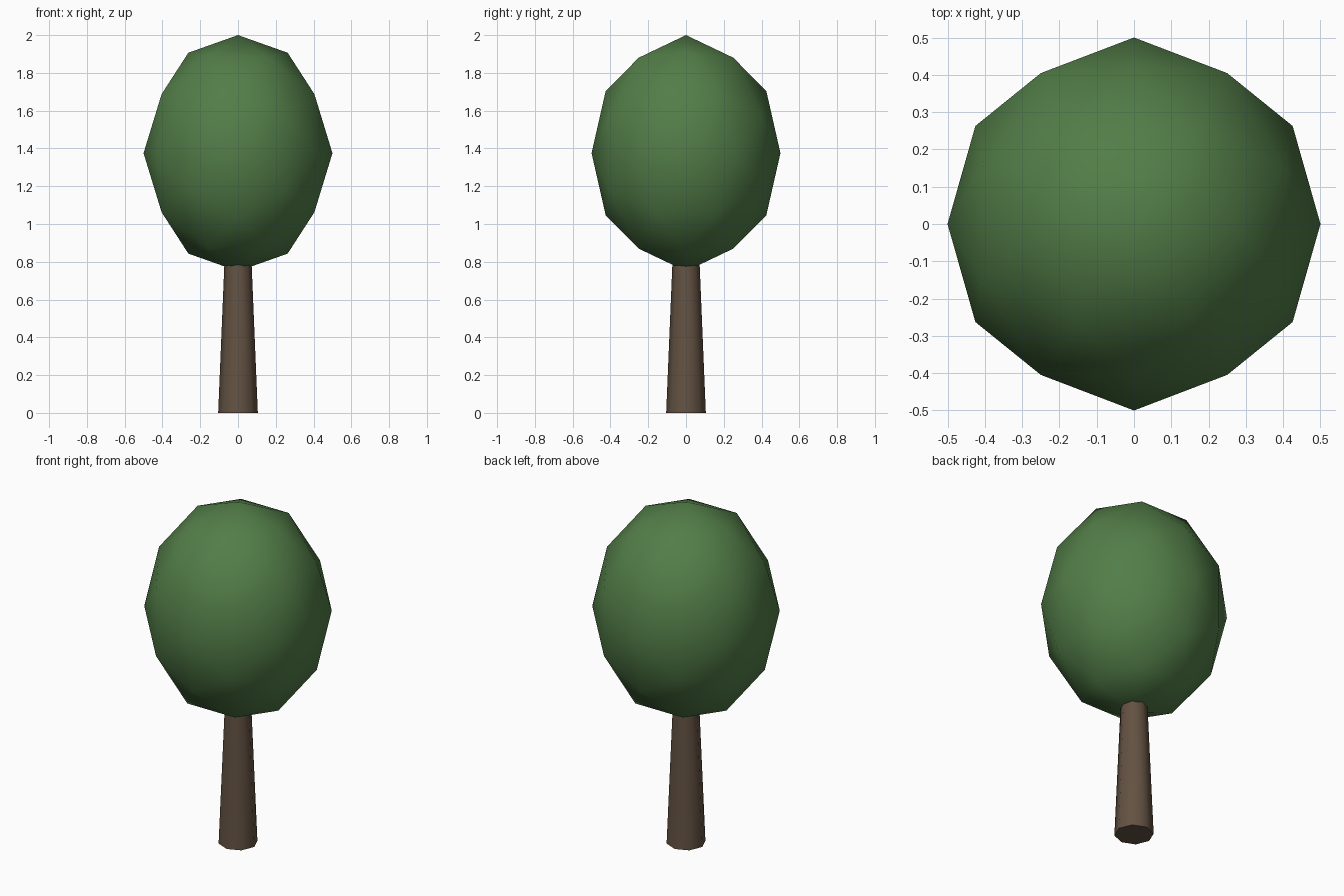
import bpy
import bmesh
import math
from mathutils import Vector

if "Cube" in bpy.data.objects:
    bpy.data.objects.remove(bpy.data.objects["Cube"], do_unlink=True)


def make_material(name, rgb):
    mat = bpy.data.materials.new(name)
    mat.use_nodes = True
    mat.diffuse_color = (*rgb, 1)
    mat.node_tree.nodes["Principled BSDF"].inputs["Base Color"].default_value = (*rgb, 1)
    return mat


def finish(obj, name, mat, angle):
    obj.name = obj.data.name = name
    obj.data.materials.append(mat)
    bpy.ops.object.select_all(action="DESELECT")
    obj.select_set(True)
    bpy.context.view_layer.objects.active = obj
    bpy.ops.object.shade_smooth_by_angle(angle=math.radians(angle))


leaf_green = make_material("leaf green", (0.085, 0.205, 0.064))
bark_brown = make_material("bark brown", (0.125, 0.084, 0.055))

# Trunk: tapered eight-sided column running up into the crown
TRUNK_HEIGHT = 0.84
bpy.ops.mesh.primitive_cone_add(vertices=8, radius1=0.105, radius2=0.07,
                                depth=TRUNK_HEIGHT, location=(0, 0, TRUNK_HEIGHT / 2))
finish(bpy.context.object, "trunk", bark_brown, 60)

# Crown: icosahedron from three golden rectangles, split once and stretched upwards
bm = bmesh.new()
golden = (1 + math.sqrt(5)) / 2
for a in (-1, 1):
    for b in (-golden, golden):
        for corner in ((a, 0, b), (b, a, 0), (0, b, a)):
            bm.verts.new(corner)
bmesh.ops.convex_hull(bm, input=bm.verts)
bmesh.ops.subdivide_edges(bm, edges=bm.edges, cuts=1, use_grid_fill=True)
for v in bm.verts:
    v.co = v.co.normalized() * Vector((0.5, 0.5, 0.625)) + Vector((0, 0, 1.375))
bmesh.ops.recalc_face_normals(bm, faces=bm.faces)
mesh = bpy.data.meshes.new("crown")
bm.to_mesh(mesh)
bm.free()
crown = bpy.data.objects.new("crown", mesh)
bpy.context.collection.objects.link(crown)
finish(crown, "crown", leaf_green, 60)
